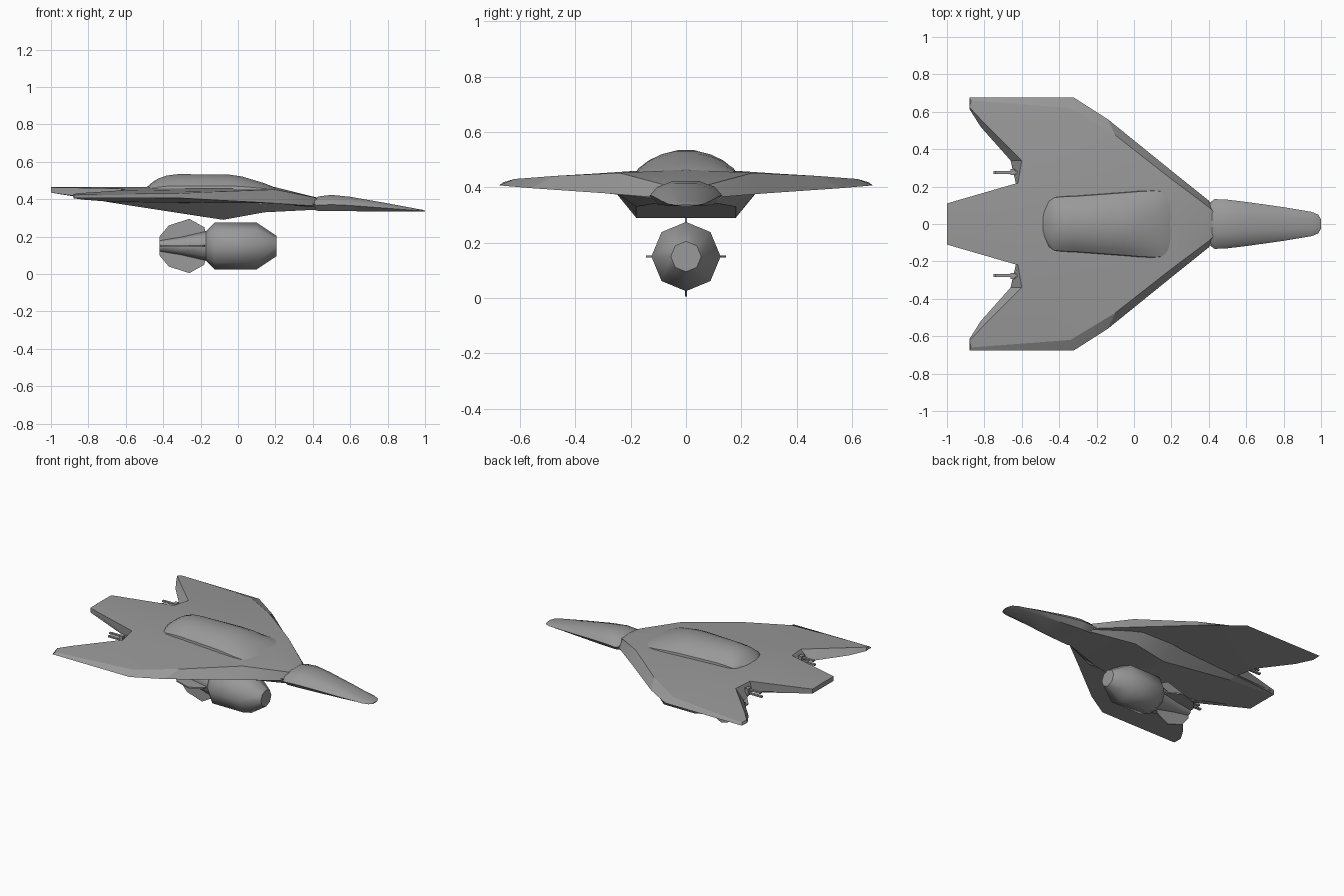
import bpy, bmesh, math

if "Cube" in bpy.data.objects:
    bpy.data.objects.remove(bpy.data.objects["Cube"])

grey = bpy.data.materials.new("hull_grey")
grey.diffuse_color = (0.32, 0.32, 0.32, 1)
grey.use_nodes = True
grey.node_tree.nodes["Principled BSDF"].inputs["Base Color"].default_value = grey.diffuse_color


def finish(bm, name, angle):
    bmesh.ops.remove_doubles(bm, verts=bm.verts, dist=0.0005)
    bmesh.ops.recalc_face_normals(bm, faces=bm.faces)
    me = bpy.data.meshes.new(name)
    bm.to_mesh(me)
    bm.free()
    me.materials.append(grey)
    ob = bpy.data.objects.new(name, me)
    bpy.context.collection.objects.link(ob)
    bpy.ops.object.select_all(action='DESELECT')
    ob.select_set(True)
    bpy.context.view_layer.objects.active = ob
    bpy.ops.object.shade_smooth_by_angle(angle=math.radians(angle))
    return ob


def loft(name, rings, angle=30):
    """Skin a closed tube through rings of equal point count."""
    bm = bmesh.new()
    vs = [[bm.verts.new(p) for p in r] for r in rings]
    n = len(vs[0])
    for a, b in zip(vs, vs[1:]):
        for i in range(n):
            j = (i + 1) % n
            bm.faces.new((a[i], a[j], b[j], b[i]))
    bm.faces.new(vs[0])
    bm.faces.new(vs[-1])
    return finish(bm, name, angle)


def mirrored(x, half):
    """Full ring from a half section of (y, z) points."""
    return [(x, y, z) for y, z in half] + [(x, -y, z) for y, z in reversed(half)]


# wing body: a lower rim outline and an upper outline, mirrored across y
rim = [(.43, .08, .355), (.40, .125, .365), (.20, .285, .378), (-.14, .56, .397),
       (-.32, .675, .407), (-.88, .675, .407), (-.88, .615, .405), (-.82, .52, .397),
       (-.66, .34, .385), (-.63, .21, .383), (-1, .11, .435)]
upper = [(.43, .06, .402), (.40, .09, .412), (.20, .24, .452), (-.10, .475, .441),
         (-.34, .62, .430), (-.87, .66, .418), (-.88, .625, .428), (-.82, .56, .434),
         (-.60, .34, .449), (-.62, .22, .457), (-1, .11, .464)]
mid_low = [(.43, 0, .355), (.20, 0, .378), (-.63, 0, .383), (-1, 0, .435)]
mid_top = [(.43, 0, .407), (.20, 0, .464), (-.62, 0, .466), (-1, 0, .466)]
bm = bmesh.new()
skins = []
for edge, mid in ((rim, mid_low), (upper, mid_top)):
    e = [bm.verts.new(p) for p in edge]
    m = [bm.verts.new(p) for p in mid]
    skins.append((e, m))
    bm.faces.new((m[0], m[1], e[2], e[1], e[0]))          # forward neck
    bm.faces.new((m[1], m[2], e[9], e[8], e[3], e[2]))    # centre
    bm.faces.new((e[3], e[8], e[7], e[6], e[5], e[4]))    # outer wing
    bm.faces.new((m[2], m[3], e[10], e[9]))               # tail
(lo, lm), (up, um) = skins
for i in range(len(rim) - 1):
    bm.faces.new((lo[i], lo[i + 1], up[i + 1], up[i]))
bm.faces.new((lm[0], lo[0], up[0], um[0]))
bm.faces.new((lm[3], lo[10], up[10], um[3]))
bmesh.ops.mirror(bm, geom=bm.verts[:] + bm.edges[:] + bm.faces[:], axis='Y', merge_dist=0.0005)
finish(bm, "wing_body", 20)

# keel: x, bottom half width, bottom z, shoulder half width, shoulder z
keel = [(-1, .10, .435, .11, .45), (-.62, .155, .373, .215, .386), (-.08, .18, .29, .255, .382),
        (.14, .18, .33, .25, .378), (.42, .10, .344, .11, .375)]
loft("keel", [mirrored(x, [(w, z), (s, t)]) for x, w, z, s, t in keel], 15)

# nose: x, half width, bottom z, top z
nose = [(.40, .11, .345, .398), (.43, .133, .337, .415), (.50, .13, .337, .423), (.60, .118, .336, .413),
        (.80, .09, .334, .378), (.95, .065, .333, .350), (.985, .05, .333, .344), (1, .025, .333, .338)]
loft("nose", [mirrored(x, [(w * .75, a), (w, a + (b - a) * .4), (w * .8, a + (b - a) * .75), (w * .35, b)])
              for x, w, a, b in nose], 35)

# canopy: x, half width, top z
canopy = [(-.49, .07, .463), (-.455, .125, .493), (-.425, .145, .511), (-.38, .15, .527), (-.32, .152, .534),
          (-.05, .172, .532), (.02, .178, .522), (.10, .182, .498), (.14, .18, .486), (.18, .165, .47),
          (.205, .13, .458)]
base = .445
loft("canopy", [mirrored(x, [(w, base), (w * .97, base + (t - base) * .3), (w * .78, base + (t - base) * .6),
                             (w * .52, base + (t - base) * .85), (w * .2, t)])
                for x, w, t in canopy], 35)

# underslung pod: eight-sided profile of (x, radius) along x
PZ = .15


def pod_ring(x, r):
    return [(x, r * math.sin(k * math.pi / 4), PZ + r * math.cos(k * math.pi / 4)) for k in range(8)]


loft("pod_body", [pod_ring(*p) for p in ((-.18, .07), (-.125, .125), (.10, .125), (.205, .055))], 50)
loft("pod_tail", [pod_ring(*p) for p in ((-.42, .03), (-.30, .05), (-.17, .08))], 50)

# four pod fins around the tail
fin = [(-.42, .015), (-.42, .05), (-.37, .11), (-.26, .145), (-.18, .10), (-.165, .03)]
for k, name in enumerate(("top", "left", "bottom", "right")):
    c, s = math.cos(k * math.pi / 2), math.sin(k * math.pi / 2)
    loft("pod_fin_" + name, [[(x, r * s + d * c, PZ + r * c - d * s) for x, r in fin] for d in (-.004, .004)])

# small twin-pronged fittings in the tail notches
for side in (-1, 1):
    for name, x0, x1, y0, y1, z0, z1 in (("prong_low", -.75, -.60, .268, .284, .405, .415),
                                         ("prong_high", -.74, -.60, .268, .284, .428, .438),
                                         ("bracket", -.66, -.635, .262, .295, .40, .444)):
        loft("tail_" + name, [[(x, side * y0, z0), (x, side * y1, z0), (x, side * y1, z1), (x, side * y0, z1)]
                              for x in (x0, x1)])
